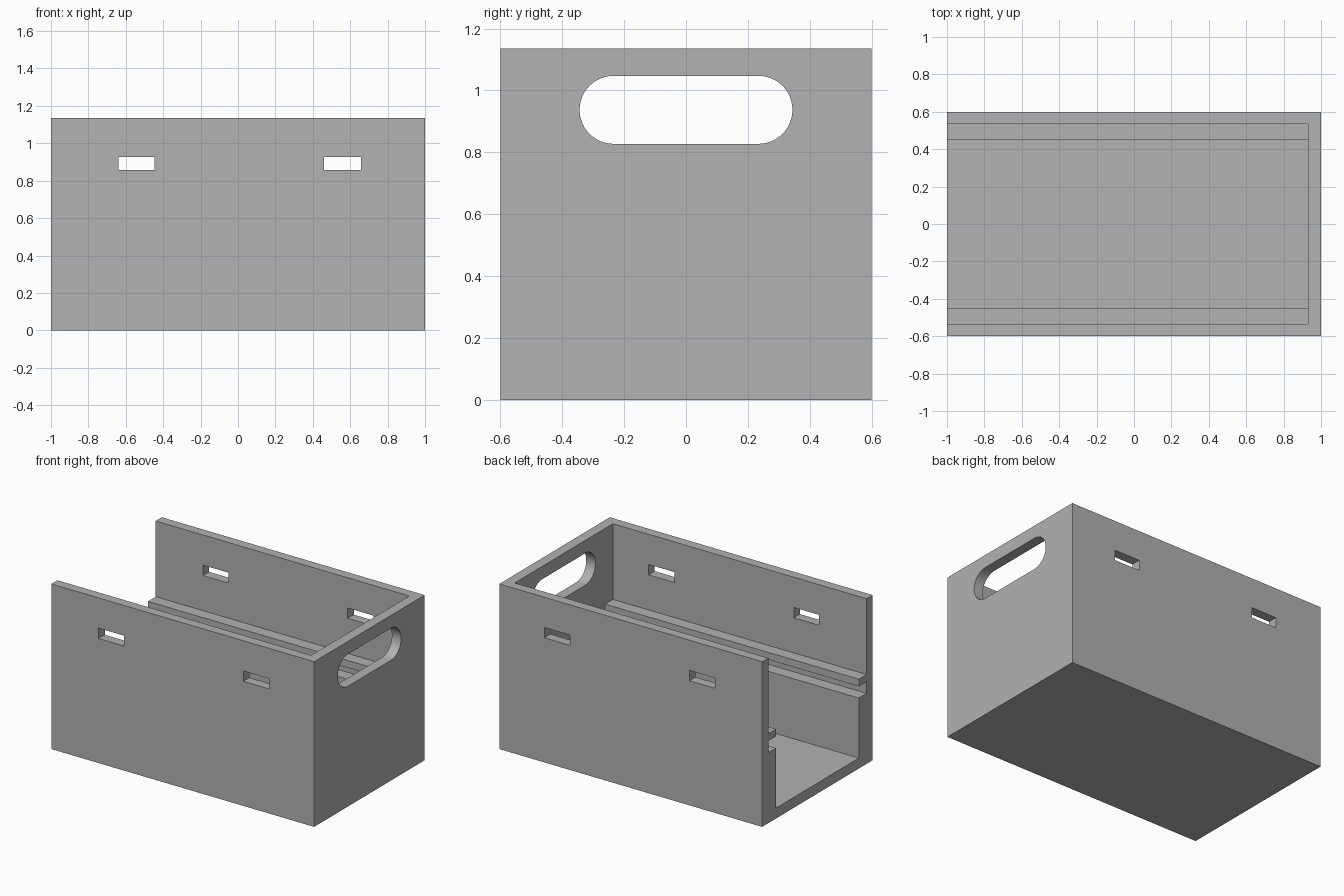
import bpy, bmesh, math
from mathutils import Vector

cube = bpy.data.objects.get("Cube")
if cube:
    bpy.data.objects.remove(cube, do_unlink=True)

# Single grey material
grey = bpy.data.materials.new("plain grey")
grey.use_nodes = True
colour = (0.445, 0.445, 0.445, 1)
grey.diffuse_color = colour
grey.node_tree.nodes["Principled BSDF"].inputs["Base Color"].default_value = colour

LENGTH, WIDTH, HEIGHT = 2.0, 1.2, 1.136
END_WALL = 0.07
FLOOR = 0.072


def prism(name, outline, x0, x1):
    """Extrude a (y, z) outline along x."""
    bm = bmesh.new()
    face = bm.faces.new([bm.verts.new((x0, y, z)) for y, z in outline])
    out = bmesh.ops.extrude_face_region(bm, geom=[face])
    moved = [v for v in out["geom"] if isinstance(v, bmesh.types.BMVert)]
    bmesh.ops.translate(bm, verts=moved, vec=Vector((x1 - x0, 0, 0)))
    bmesh.ops.recalc_face_normals(bm, faces=bm.faces)
    mesh = bpy.data.meshes.new(name)
    bm.to_mesh(mesh)
    bm.free()
    mesh.materials.append(grey)
    obj = bpy.data.objects.new(name, mesh)
    bpy.context.collection.objects.link(obj)
    return obj


def rectangle(y0, y1, z0, z1):
    return [(y0, z0), (y1, z0), (y1, z1), (y0, z1)]


def stadium(half_length, radius, z, steps=24):
    """Outline with two rounded ends, centred on y = 0."""
    points = []
    for side, start in ((1, -math.pi / 2), (-1, math.pi / 2)):
        for i in range(steps + 1):
            a = start + math.pi * i / steps
            points.append((side * (half_length - radius) + radius * math.cos(a),
                           z + radius * math.sin(a)))
    return points


# Solid block for the body
body = prism("open_ended_box", rectangle(-WIDTH / 2, WIDTH / 2, 0, HEIGHT),
             -LENGTH / 2, LENGTH / 2)

# Hollow: thick lower walls, a groove for a sliding panel, a rail, thin upper walls
THICK, THIN = 0.45, 0.534
half = [(THICK, FLOOR), (THICK, 0.485), (THIN, 0.485), (THIN, 0.565),
        (THICK, 0.565), (THICK, 0.615), (THIN, 0.615), (THIN, HEIGHT + 0.2)]
hollow = half + [(-y, z) for y, z in reversed(half)]
cutters = [prism("hollow_cutter", hollow, -LENGTH / 2 - 0.2, LENGTH / 2 - END_WALL)]

# Rounded handle hole through the end wall
cutters.append(prism("handle_cutter", stadium(0.344, 0.11, 0.9375), 0.8, 1.2))

# Strap slots through both long walls
for x0, x1 in ((-0.64, -0.447), (0.461, 0.658)):
    cutters.append(prism("slot_cutter", rectangle(-0.8, 0.8, 0.857, 0.928), x0, x1))

for cutter in cutters:
    cutter.hide_render = True
    mod = body.modifiers.new(cutter.name, "BOOLEAN")
    mod.operation = "DIFFERENCE"
    mod.solver = "EXACT"
    mod.object = cutter

# Bake the cuts and drop the cutters
depsgraph = bpy.context.evaluated_depsgraph_get()
final = bpy.data.meshes.new_from_object(body.evaluated_get(depsgraph))
body.modifiers.clear()
body.data = final
for cutter in cutters:
    bpy.data.objects.remove(cutter, do_unlink=True)

# Smooth the rounded handle ends and keep the corners sharp
bpy.ops.object.select_all(action="DESELECT")
bpy.context.view_layer.objects.active = body
body.select_set(True)
bpy.ops.object.shade_smooth_by_angle(angle=math.radians(30))
